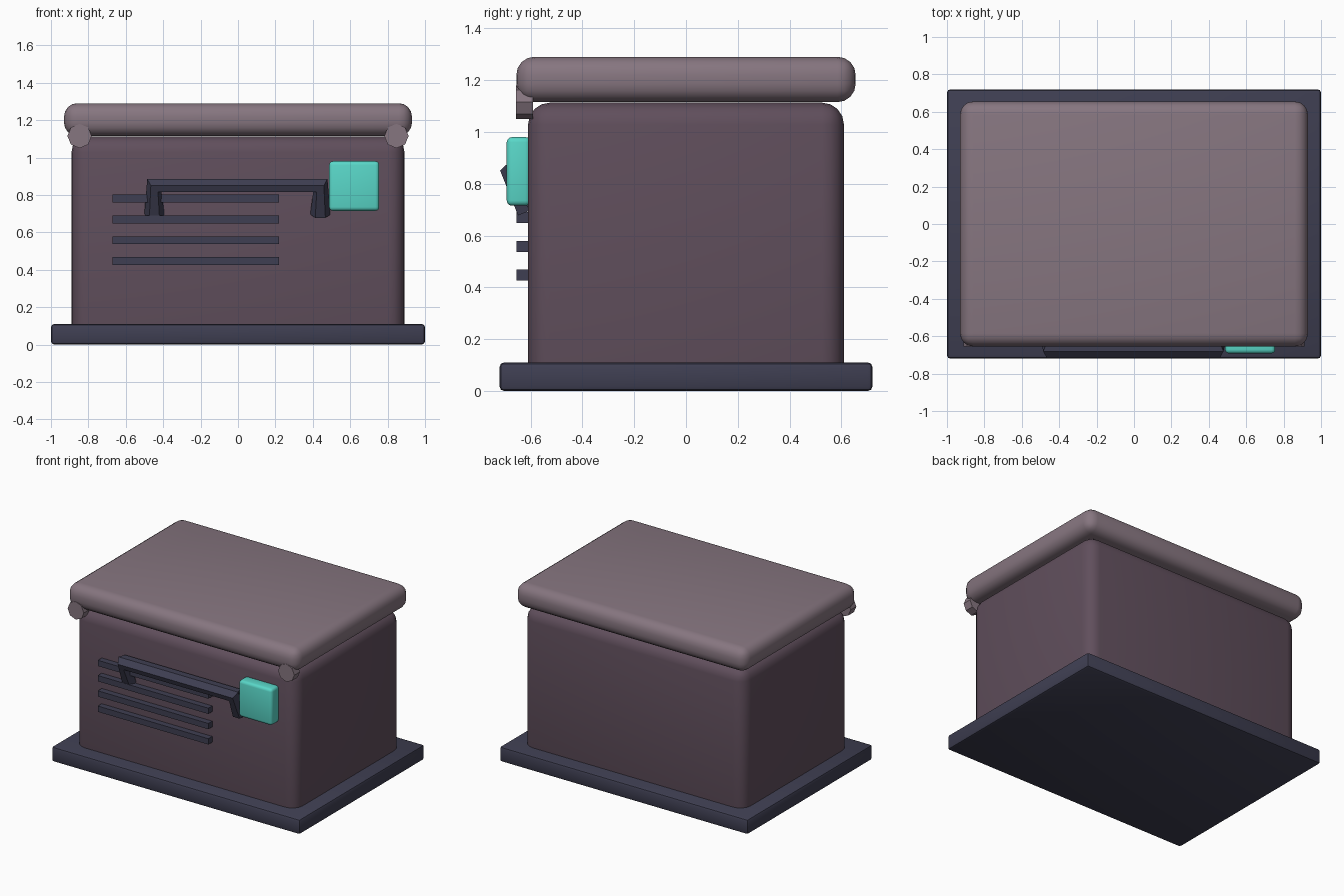
import bpy, math

cube = bpy.data.objects.get("Cube")
if cube:
    bpy.data.objects.remove(cube, do_unlink=True)


def material(name, rgb):
    m = bpy.data.materials.new(name)
    m.use_nodes = True
    color = (*rgb, 1)
    m.diffuse_color = color
    m.node_tree.nodes["Principled BSDF"].inputs["Base Color"].default_value = color
    return m


mauve = material("light mauve", (0.24, 0.18, 0.215))
plum = material("dark plum", (0.117, 0.077, 0.107))
slate = material("dark slate", (0.049, 0.049, 0.084))
teal = material("teal", (0.10, 0.68, 0.58))


def finish(obj, name, mat):
    obj.name = name
    obj.data.materials.append(mat)
    return obj


def box(name, lo, hi, mat, bevel=0, segments=3):
    """Box between two corners with optional rounded edges."""
    bpy.ops.mesh.primitive_cube_add(
        size=1, location=[(a + b) / 2 for a, b in zip(lo, hi)])
    obj = finish(bpy.context.object, name, mat)
    obj.scale = [b - a for a, b in zip(lo, hi)]
    bpy.ops.object.transform_apply(location=False, rotation=False, scale=True)
    if bevel:
        mod = obj.modifiers.new("rounding", "BEVEL")
        mod.width = bevel
        mod.segments = segments
        bpy.ops.object.modifier_apply(modifier=mod.name)
        bpy.ops.object.shade_smooth_by_angle(angle=math.radians(35))
    return obj


# Main volumes
box("base_plate", (-1, -0.72, 0), (1, 0.72, 0.11), slate, 0.018, 2)
box("body", (-0.89, -0.61, 0.005), (0.89, 0.61, 1.113), plum, 0.085, 4)
box("lid", (-0.93, -0.655, 1.115), (0.93, 0.655, 1.29), mauve, 0.07, 4)

# Octagonal hinge pins under the front edge of the lid
for side, x in (("right", -0.847), ("left", 0.847)):
    bpy.ops.mesh.primitive_cylinder_add(
        vertices=8, radius=0.065, depth=0.065,
        location=(x, -0.623, 1.115), rotation=(math.pi / 2, 0, 0))
    finish(bpy.context.object, "hinge_" + side, mauve)

# Vent slats
for i in range(4):
    z = 0.447 + 0.111 * i
    box(f"vent_slat_{i + 1}", (-0.67, -0.655, z - 0.021),
        (0.22, -0.6, z + 0.021), slate)

# Control panel
box("control_panel", (0.487, -0.692, 0.715), (0.755, -0.6, 0.98), teal, 0.02, 3)

# Handle: faceted bar on two legs that slope back to the body
curve = bpy.data.curves.new("handle", "CURVE")
curve.dimensions = "3D"
curve.bevel_depth = 0.054
curve.bevel_resolution = 1
curve.use_fill_caps = True
spline = curve.splines.new("POLY")
path = [(-0.447, -0.605, 0.695), (-0.447, -0.667, 0.85),
        (0.44, -0.667, 0.85), (0.44, -0.605, 0.695)]
spline.points.add(len(path) - 1)
for point, co in zip(spline.points, path):
    point.co = (*co, 1)
spline.use_smooth = False
handle = bpy.data.objects.new("handle", curve)
bpy.context.collection.objects.link(handle)
finish(handle, "handle", slate)
